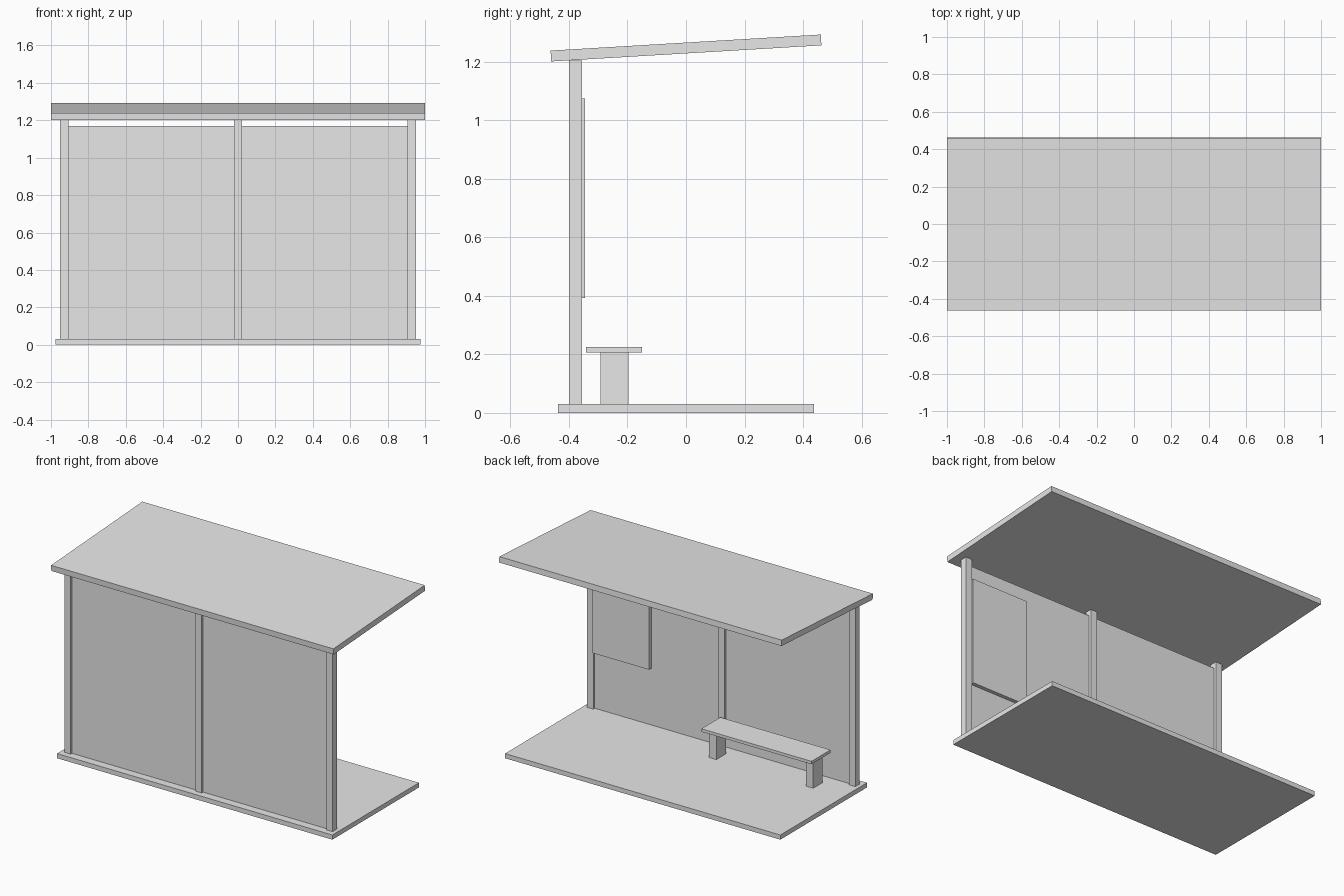
import bpy
import math

if "Cube" in bpy.data.objects:
    bpy.data.objects.remove(bpy.data.objects["Cube"])

grey = bpy.data.materials.new("plain grey")
grey.diffuse_color = (0.8, 0.8, 0.8, 1.0)
grey.use_nodes = True
grey.node_tree.nodes["Principled BSDF"].inputs["Base Color"].default_value = grey.diffuse_color


def box(name, x, y, z, tilt=0.0):
    """Box from (min, max) ranges, optionally tilted about the x axis."""
    ranges = (x, y, z)
    bpy.ops.mesh.primitive_cube_add(size=1, location=[(a + b) / 2 for a, b in ranges])
    ob = bpy.context.object
    ob.name = name
    ob.scale = [b - a for a, b in ranges]
    ob.rotation_euler.x = tilt
    ob.data.materials.append(grey)
    return ob


# Floor slab and sloping roof
box("floor_slab", (-0.975, 0.975), (-0.438, 0.438), (0, 0.03))
box("roof", (-1, 1), (-0.4625, 0.4625), (1.2285, 1.2655), math.radians(3.4))

# Three posts along the closed side
post_x = (-0.928, 0, 0.928)
half = 0.0225
for cx, side in zip(post_x, ("left", "middle", "right")):
    box(side + "_post", (cx - half, cx + half), (-0.4, -0.355), (0.03, 1.205))

# Wall panels between the posts
for a, b, side in ((post_x[0], post_x[1], "left"), (post_x[1], post_x[2], "right")):
    box(side + "_wall_panel", (a + half, b - half), (-0.386, -0.37), (0.03, 1.17))

# Notice board on the inner face of the wall
box("notice_board", (0.505, 0.905), (-0.37, -0.346), (0.393, 1.075))

# Bench
bench_x = -0.394
box("bench_seat", (bench_x - 0.39, bench_x + 0.39), (-0.342, -0.15), (0.207, 0.226))
for s, side in ((-1, "left"), (1, "right")):
    cx = bench_x + s * 0.343
    box(side + "_bench_leg", (cx - 0.026, cx + 0.026), (-0.293, -0.197), (0.03, 0.207))
